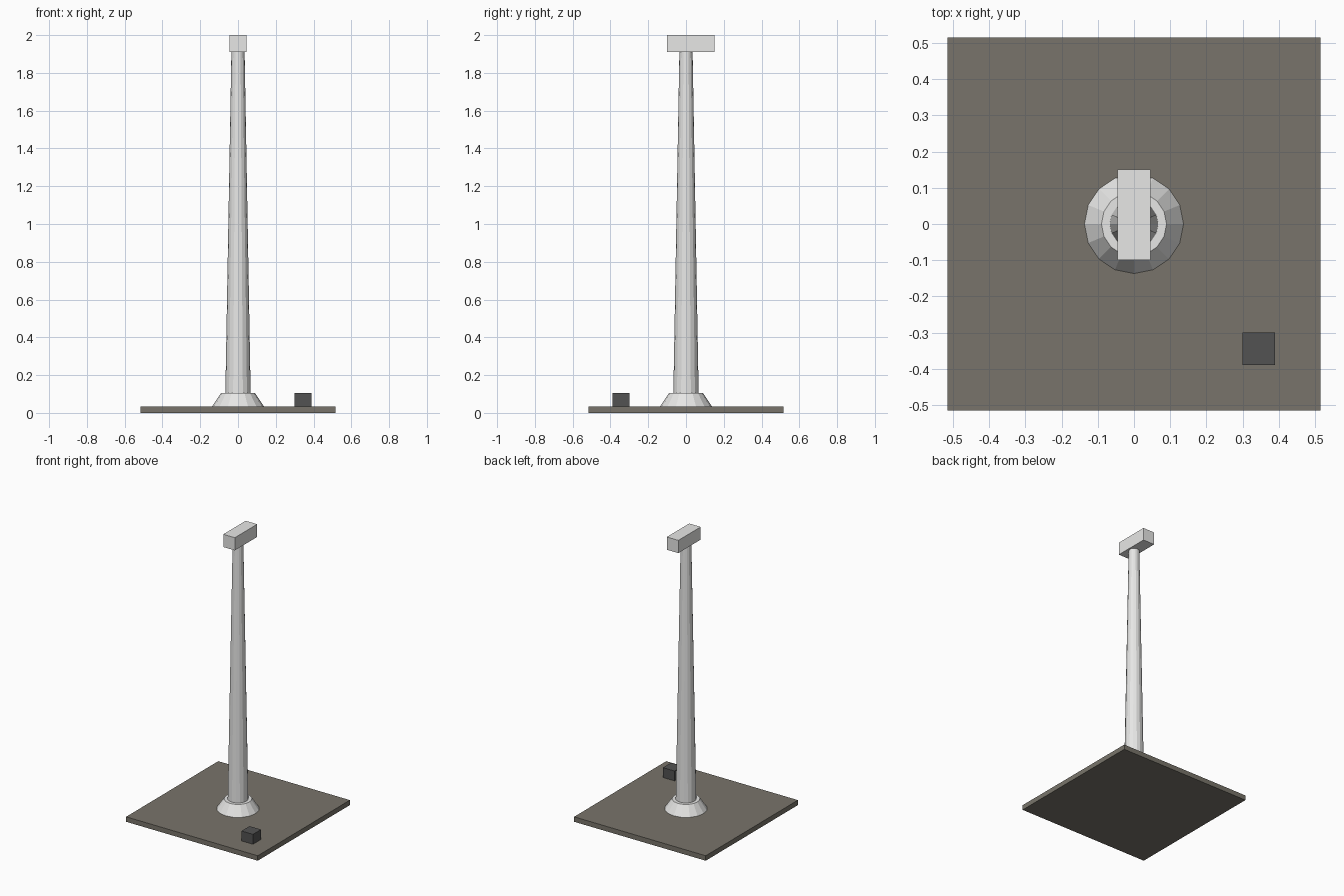
import bpy

cube = bpy.data.objects.get("Cube")
if cube:
    bpy.data.objects.remove(cube, do_unlink=True)


def material(name, color):
    mat = bpy.data.materials.new(name)
    mat.use_nodes = True
    mat.diffuse_color = (*color, 1)
    mat.node_tree.nodes["Principled BSDF"].inputs["Base Color"].default_value = (*color, 1)
    return mat


def box(name, low, high, mat):
    center = [(a + b) / 2 for a, b in zip(low, high)]
    bpy.ops.mesh.primitive_cube_add(size=1, location=center)
    obj = bpy.context.object
    obj.name = name
    obj.scale = [b - a for a, b in zip(low, high)]
    bpy.ops.object.transform_apply(location=False, rotation=False, scale=True)
    obj.data.materials.append(mat)
    return obj


def tapered(name, bottom, top, r_bottom, r_top, mat, sides=16):
    bpy.ops.mesh.primitive_cone_add(
        vertices=sides, radius1=r_bottom, radius2=r_top,
        depth=top - bottom, location=(0, 0, (bottom + top) / 2))
    obj = bpy.context.object
    obj.name = name
    obj.data.materials.append(mat)
    return obj


pale = material("pale grey", (0.8, 0.8, 0.79))
earth = material("earth brown", (0.19, 0.175, 0.145))
dark = material("dark grey", (0.085, 0.085, 0.085))

GROUND = 0.035
FOOT_TOP = 0.105
TOWER_TOP = 1.91

# Ground slab
box("ground_slab", (-0.515, -0.515, 0), (0.515, 0.515, GROUND), earth)

# Flared foundation and tapering tower
tapered("foundation", GROUND, FOOT_TOP, 0.137, 0.09, pale)
tapered("tower", FOOT_TOP, TOWER_TOP, 0.067, 0.035, pale)

# Housing on top of the tower, longer towards the back
box("top_housing", (-0.045, -0.1, TOWER_TOP), (0.045, 0.15, 2), pale)

# Small equipment box on the slab
box("equipment_box", (0.3, -0.39, GROUND), (0.39, -0.3, FOOT_TOP), dark)
